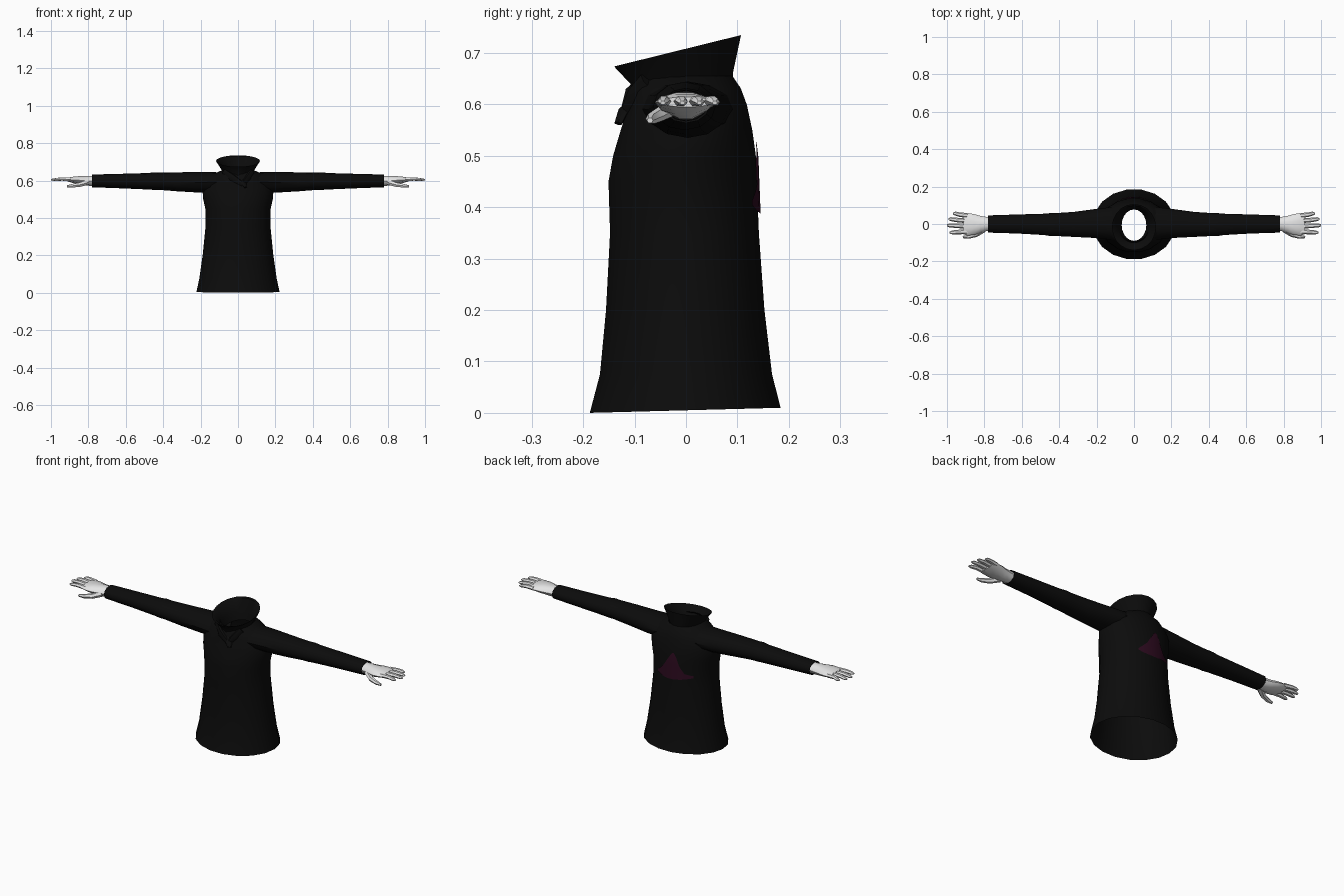
import bpy, bmesh, math
from mathutils import Vector


def material(name, rgb):
    m = bpy.data.materials.new(name)
    m.diffuse_color = (*rgb, 1)
    return m


BLACK = material("black cloth", (0.0035, 0.0035, 0.0035))
SKIN = material("pale skin", (0.78, 0.78, 0.78))
PURPLE = material("dark purple", (0.025, 0.003, 0.013))


def loft(name, rings, mat, caps=(False, False), closed=True, angle=40):
    """Skin a list of point rings."""
    bm = bmesh.new()
    rows = [[bm.verts.new(p) for p in r] for r in rings]
    n = len(rows[0])
    for a, b in zip(rows, rows[1:]):
        for i in range(n if closed else n - 1):
            j = (i + 1) % n
            bm.faces.new((a[i], a[j], b[j], b[i]))
    if caps[0]:
        bm.faces.new(rows[0])
    if caps[1]:
        bm.faces.new(rows[-1])
    bmesh.ops.recalc_face_normals(bm, faces=bm.faces[:])
    me = bpy.data.meshes.new(name)
    bm.to_mesh(me)
    bm.free()
    ob = bpy.data.objects.new(name, me)
    bpy.context.collection.objects.link(ob)
    me.materials.append(mat)
    bpy.ops.object.select_all(action='DESELECT')
    ob.select_set(True)
    bpy.context.view_layer.objects.active = ob
    bpy.ops.object.shade_smooth_by_angle(angle=math.radians(angle))
    return ob


def circle(n):
    return [(math.cos(2 * math.pi * i / n), math.sin(2 * math.pi * i / n)) for i in range(n)]


def x_ring(x, yc, zc, ry, rz, n):
    return [(x, yc + ry * c, zc + rz * s) for c, s in circle(n)]


def tube(name, path, mat, n=6):
    """Tapered tube; path holds (point, width radius, thickness radius)."""
    rings = []
    for i, (p, w, t) in enumerate(path):
        a, b = path[max(i - 1, 0)][0], path[min(i + 1, len(path) - 1)][0]
        d = (Vector(b) - Vector(a)).normalized()
        side = d.cross(Vector((0, 0, 1))).normalized()
        up = side.cross(d)
        rings.append([Vector(p) + side * w * c + up * t * s for c, s in circle(n)])
    return loft(name, rings, mat, (True, True))


# Torso: z, half width, front y, back y
TORSO = [(0.0, 0.222, -0.19, 0.187), (0.075, 0.207, -0.17, 0.17),
         (0.2, 0.189, -0.158, 0.155), (0.35, 0.174, -0.15, 0.144),
         (0.45, 0.175, -0.153, 0.14), (0.5, 0.186, -0.144, 0.138),
         (0.55, 0.19, -0.129, 0.131), (0.6, 0.175, -0.113, 0.12),
         (0.632, 0.14, -0.107, 0.108), (0.655, 0.085, -0.095, 0.092)]


def torso_ring(z, w, f, b):
    return [(w * c, (f + b) / 2 + (b - f) / 2 * s, z + (0.005 * (1 + s) if z == 0 else 0))
            for c, s in circle(18)]


loft("torso", [torso_ring(*r) for r in TORSO], BLACK)


def back_y(x, z):
    """Depth of the back of the torso at a given spot."""
    for a, b in zip(TORSO, TORSO[1:]):
        if a[0] <= z <= b[0]:
            t = (z - a[0]) / (b[0] - a[0])
            w, f, k = (a[i] + (b[i] - a[i]) * t for i in (1, 2, 3))
            return (f + k) / 2 + (k - f) / 2 * math.sqrt(1 - (x / w) ** 2)


# Pointed patch on the back: x, bottom z, top z
PATCH = [(0.08, 0.405, 0.412), (0.06, 0.395, 0.43), (0.035, 0.39, 0.455),
         (0.01, 0.388, 0.495), (-0.01, 0.388, 0.525), (-0.02, 0.388, 0.53),
         (-0.035, 0.39, 0.51), (-0.055, 0.392, 0.46), (-0.08, 0.396, 0.425),
         (-0.12, 0.405, 0.415)]
loft("back_patch", [[(x, back_y(x, lo + (hi - lo) * k / 5) + 0.003, lo + (hi - lo) * k / 5)
                     for k in range(6)] for x, lo, hi in PATCH], PURPLE, closed=False)
patch = bpy.data.objects["back_patch"].data
if sum(p.normal.y for p in patch.polygons) < 0:
    patch.flip_normals()


# Flared collar, tilted up toward the back, with an inner wall
def collar_ring(w, front, back, zf, zb):
    return [(w * c, (front + back) / 2 + (back - front) / 2 * s,
             (zf + zb) / 2 + (zb - zf) / 2 * s) for c, s in circle(20)]


loft("collar", [collar_ring(*r) for r in (
    (0.072, -0.105, 0.09, 0.61, 0.645), (0.085, -0.108, 0.092, 0.64, 0.665),
    (0.118, -0.14, 0.107, 0.674, 0.735), (0.108, -0.122, 0.099, 0.67, 0.73),
    (0.077, -0.095, 0.083, 0.64, 0.665), (0.066, -0.09, 0.078, 0.6, 0.62))], BLACK)

# Crossed collar front with a hanging end
tube("collar_front_right", [((-0.075, -0.075, 0.645), 0.012, 0.02),
                            ((-0.03, -0.108, 0.615), 0.012, 0.02),
                            ((0.025, -0.122, 0.58), 0.008, 0.012)], BLACK)
tube("collar_front_left", [((0.075, -0.075, 0.645), 0.012, 0.02),
                           ((0.055, -0.1, 0.615), 0.012, 0.02),
                           ((0.03, -0.118, 0.585), 0.008, 0.012)], BLACK)
tube("collar_end", [((0.02, -0.1, 0.605), 0.018, 0.008),
                    ((0.03, -0.122, 0.587), 0.017, 0.008),
                    ((0.04, -0.132, 0.563), 0.01, 0.006)], BLACK)

# Sleeves: x, centre y, centre z, half depth, half height
SLEEVE = [(0.1, 0.003, 0.592, 0.09, 0.052), (0.2, 0.003, 0.59, 0.078, 0.055),
          (0.32, -0.002, 0.593, 0.067, 0.051), (0.42, -0.003, 0.596, 0.061, 0.046),
          (0.45, -0.003, 0.597, 0.061, 0.047), (0.48, -0.002, 0.596, 0.057, 0.044),
          (0.62, 0, 0.597, 0.051, 0.039), (0.78, 0, 0.598, 0.046, 0.034),
          (0.777, 0, 0.598, 0.041, 0.03), (0.74, 0, 0.598, 0.04, 0.029)]
# Palm sections in the same form
PALM = [(0.74, 0, 0.598, 0.037, 0.027), (0.79, 0, 0.598, 0.038, 0.028),
        (0.82, -0.002, 0.599, 0.045, 0.026), (0.855, -0.003, 0.602, 0.056, 0.022),
        (0.89, -0.001, 0.604, 0.06, 0.016), (0.912, 0.001, 0.605, 0.056, 0.01)]
# Fingers: root y, tip y, tip x
FINGERS = [("little", 0.045, 0.056, 0.968), ("ring", 0.017, 0.026, 0.992),
           ("middle", -0.012, -0.007, 1.0), ("index", -0.041, -0.045, 0.985)]

for side, s in (("left", 1), ("right", -1)):
    def m(x, *rest):
        return (s * x, *rest)
    loft(side + "_sleeve", [x_ring(*m(*r), 12) for r in SLEEVE], BLACK)
    loft(side + "_palm", [x_ring(*m(*r), 10) for r in PALM], SKIN, (True, True))
    for name, y0, y1, tip in FINGERS:
        mid = (0.9 + tip) / 2
        tube(f"{side}_{name}_finger", [(m(0.89, y0, 0.605), 0.0135, 0.011),
                                       (m(mid, (y0 + y1) / 2, 0.608), 0.012, 0.0095),
                                       (m(tip - 0.012, y1, 0.605), 0.0105, 0.008),
                                       (m(tip, y1, 0.603), 0.005, 0.004)], SKIN)
    tube(side + "_thumb", [(m(0.805, -0.03, 0.592), 0.016, 0.016),
                           (m(0.845, -0.056, 0.578), 0.014, 0.013),
                           (m(0.885, -0.068, 0.572), 0.011, 0.011),
                           (m(0.915, -0.07, 0.569), 0.006, 0.006)], SKIN)
